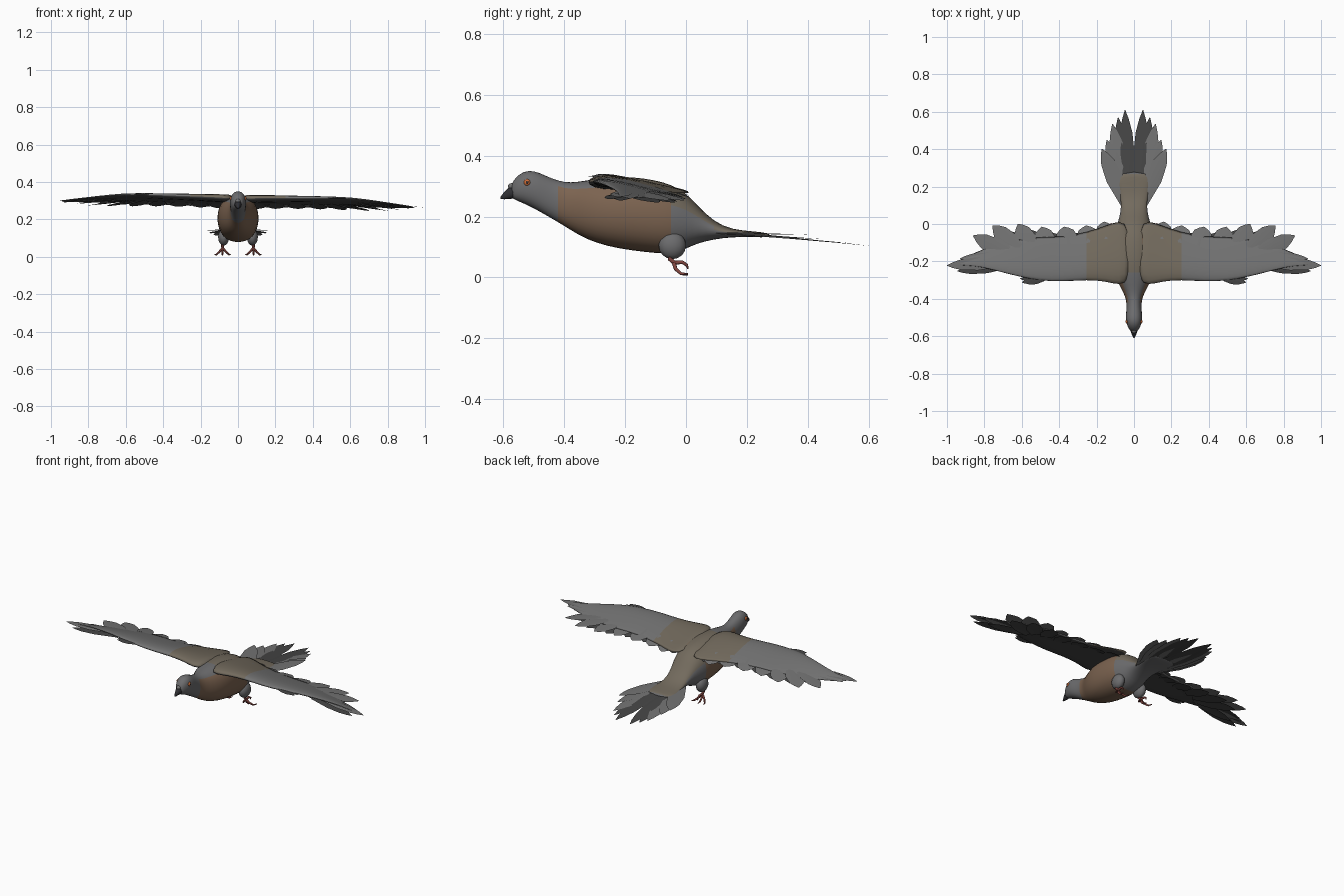
import bpy, bmesh, math
from mathutils import Vector


def mat(name, r, g, b):
    m = bpy.data.materials.new(name)
    m.diffuse_color = (r, g, b, 1)
    return m


GREY = mat("slate_grey", 0.15, 0.15, 0.155)
BROWN = mat("breast_brown", 0.20, 0.125, 0.08)
OLIVE = mat("back_olive", 0.17, 0.145, 0.11)
DARK = mat("dark_feather", 0.06, 0.06, 0.06)
PALE = mat("pale_feather", 0.17, 0.17, 0.17)
BLACK = mat("beak_black", 0.03, 0.03, 0.035)
RED = mat("leg_red", 0.22, 0.06, 0.05)
ORANGE = mat("eye_orange", 0.6, 0.15, 0.04)


def finish(bm, name, mats, subsurf=0):
    bmesh.ops.recalc_face_normals(bm, faces=bm.faces)
    me = bpy.data.meshes.new(name)
    bm.to_mesh(me)
    bm.free()
    for m in mats:
        me.materials.append(m)
    for p in me.polygons:
        p.use_smooth = True
    ob = bpy.data.objects.new(name, me)
    bpy.context.collection.objects.link(ob)
    if subsurf:
        s = ob.modifiers.new("smooth", 'SUBSURF')
        s.levels = s.render_levels = subsurf
    return ob


def loft(bm, rings):
    rows = [[bm.verts.new(p) for p in r] for r in rings]
    n = len(rows[0])
    for a, b in zip(rows, rows[1:]):
        for i in range(n):
            bm.faces.new((a[i], a[(i + 1) % n], b[(i + 1) % n], b[i]))
    bm.faces.new(rows[0])
    bm.faces.new(rows[-1])


def body_ring(y, top, bot, w, n=16, e=0.9):
    zc, h = (top + bot) / 2, (top - bot) / 2
    pts = []
    for i in range(n):
        a = 2 * math.pi * i / n
        c, s = math.cos(a), math.sin(a)
        pts.append((w * math.copysign(abs(c) ** e, c), y, zc + h * math.copysign(abs(s) ** e, s)))
    return pts


# Body, neck, head and tail base: y, top, bottom, half width
bm = bmesh.new()
loft(bm, [body_ring(*r) for r in (
    (-0.575, 0.305, 0.263, 0.016), (-0.562, 0.327, 0.254, 0.028),
    (-0.535, 0.350, 0.243, 0.041), (-0.50, 0.353, 0.226, 0.045),
    (-0.465, 0.337, 0.206, 0.042), (-0.42, 0.318, 0.180, 0.040),
    (-0.38, 0.312, 0.155, 0.050), (-0.33, 0.320, 0.124, 0.080),
    (-0.26, 0.332, 0.100, 0.106), (-0.18, 0.334, 0.086, 0.113),
    (-0.10, 0.322, 0.077, 0.112), (-0.05, 0.308, 0.075, 0.106),
    (0.00, 0.280, 0.092, 0.092), (0.04, 0.235, 0.112, 0.078),
    (0.09, 0.185, 0.124, 0.070), (0.15, 0.157, 0.133, 0.074),
    (0.22, 0.152, 0.132, 0.086), (0.28, 0.145, 0.131, 0.08))])
bm.normal_update()
body = finish(bm, "body", (GREY, BROWN, OLIVE), 1)
for p in body.data.polygons:
    y, z = p.center.y, p.center.z
    if -0.42 < y < -0.06 and z < 0.30:
        p.material_index = 1
    elif -0.25 < y and p.normal.z > 0.4:
        p.material_index = 2

# Beak
bm = bmesh.new()
loft(bm, [body_ring(*r, n=10, e=1) for r in (
    (-0.56, 0.308, 0.258, 0.022), (-0.58, 0.298, 0.257, 0.016),
    (-0.597, 0.282, 0.256, 0.009), (-0.61, 0.264, 0.258, 0.002))])
finish(bm, "beak", (BLACK,))


def ellipsoid(name, loc, size, m):
    bm = bmesh.new()
    bmesh.ops.create_uvsphere(bm, u_segments=14, v_segments=8, radius=1)
    for v in bm.verts:
        v.co = Vector(a * b + c for a, b, c in zip(v.co, size, loc))
    finish(bm, name, (m,))


# Nostril bump, eyes with pupils, feathered thighs
ellipsoid("cere", (0, -0.572, 0.299), (0.013, 0.013, 0.011), PALE)
for s, side in ((-1, "left"), (1, "right")):
    ellipsoid("eye_" + side, (s * 0.038, -0.522, 0.312), (0.007, 0.011, 0.011), ORANGE)
    ellipsoid("pupil_" + side, (s * 0.0425, -0.522, 0.312), (0.004, 0.005, 0.005), BLACK)
    ellipsoid("thigh_" + side, (s * 0.077, -0.045, 0.105), (0.03, 0.045, 0.045), GREY)


def feather(bm, root, tip, width, mi=0):
    """Flat tapered blade with a slightly raised shaft."""
    root, tip = Vector(root), Vector(tip)
    d = tip - root
    side = Vector((-d.y, d.x, 0)).normalized() * width
    rows = []
    for t, w in ((0, 0.6), (0.45, 1.0), (0.75, 0.8), (0.9, 0.42), (1, 0.03)):
        c = root + d * t
        rows.append([bm.verts.new(c + side * (k * w) + Vector((0, 0, 0.006 * (1 - abs(k)) * (1 - t))))
                     for k in (-1, 0, 1)])
    for a, b in zip(rows, rows[1:]):
        for i in (0, 1):
            bm.faces.new((a[i], a[i + 1], b[i + 1], b[i])).material_index = mi


# Wings: x, leading y, trailing y, leading z, trailing z, thickness
SECTIONS = ((0.02, -0.31, 0.00, 0.312, 0.285, 0.05), (0.08, -0.335, 0.025, 0.315, 0.278, 0.05),
            (0.14, -0.314, 0.000, 0.318, 0.278, 0.045), (0.25, -0.302, -0.04, 0.320, 0.28, 0.04),
            (0.38, -0.314, -0.065, 0.322, 0.283, 0.034), (0.50, -0.308, -0.065, 0.325, 0.285, 0.028),
            (0.62, -0.285, -0.075, 0.325, 0.28, 0.022), (0.75, -0.248, -0.11, 0.310, 0.276, 0.014),
            (0.86, -0.222, -0.155, 0.296, 0.276, 0.009), (0.95, -0.222, -0.20, 0.284, 0.276, 0.005))
# chord fraction, height in thicknesses
FOIL = ((0, 0), (0.06, 0.35), (0.25, 0.62), (0.55, 0.5), (1, 0.06),
        (1, -0.06), (0.55, -0.1), (0.25, -0.35), (0.06, -0.35))
# root x, y, tip x, y, tip z, half width
FLIGHT = ((0.70, -0.205, 1.00, -0.222, 0.282, 0.035), (0.66, -0.19, 0.93, -0.185, 0.276, 0.035),
          (0.63, -0.18, 0.86, -0.062, 0.268, 0.048), (0.60, -0.16, 0.755, -0.008, 0.266, 0.052),
          (0.54, -0.15, 0.62, 0.00, 0.268, 0.055), (0.46, -0.14, 0.495, -0.015, 0.27, 0.056),
          (0.35, -0.12, 0.375, -0.015, 0.27, 0.058), (0.245, -0.10, 0.255, -0.008, 0.268, 0.056),
          (0.15, -0.08, 0.16, 0.012, 0.266, 0.05))


def bank(bm, s):
    """Mirror to one side and roll the wings slightly to the right."""
    for v in bm.verts:
        v.co.x *= s
        v.co.z -= 0.018 * v.co.x


for s, side in ((-1, "left"), (1, "right")):
    bm = bmesh.new()
    loft(bm, [[(x, yl + (yt - yl) * f, zl + (zt - zl) * f + h * th) for f, h in FOIL]
              for x, yl, yt, zl, zt, th in SECTIONS])
    bank(bm, s)
    wing = finish(bm, "wing_" + side, (PALE, DARK, OLIVE), 1)
    for p in wing.data.polygons:
        p.material_index = 1 if p.normal.z < 0 else (2 if abs(p.center.x) < 0.25 else 0)

    # Flight feathers along the trailing edge, with a lower covert row
    bm = bmesh.new()
    for rx, ry, tx, ty, tz, w in FLIGHT:
        feather(bm, (rx, ry, 0.297), (tx, ty, tz), w)
        feather(bm, (rx - 0.04, ry - 0.01, 0.288), (tx - 0.055, ty - 0.03, tz - 0.008), w * 0.9, 1)
    # Small tuft on the leading edge at the wrist
    for tx, ty in ((0.60, -0.312), (0.575, -0.318), (0.61, -0.292)):
        feather(bm, (0.48, -0.295, 0.322), (tx, ty, 0.322), 0.016, 1)
    bank(bm, s)
    finish(bm, "flight_feathers_" + side, (PALE, DARK))

# Tail fan
bm = bmesh.new()
for s in (-1, 1):
    feather(bm, (s * 0.025, 0.12, 0.150), (s * 0.048, 0.61, 0.103), 0.042, 1)
    feather(bm, (s * 0.03, 0.12, 0.146), (s * 0.085, 0.57, 0.108), 0.042, 1)
    feather(bm, (s * 0.04, 0.12, 0.144), (s * 0.115, 0.535, 0.113), 0.045)
    feather(bm, (s * 0.045, 0.12, 0.143), (s * 0.145, 0.45, 0.126), 0.045)
    feather(bm, (s * 0.045, 0.11, 0.145), (s * 0.172, 0.402, 0.14), 0.047)
finish(bm, "tail_feathers", (PALE, DARK))


# Legs and curled toes
def tube(name, pts, radii):
    cu = bpy.data.curves.new(name, 'CURVE')
    cu.dimensions = '3D'
    cu.bevel_depth = 1
    cu.bevel_resolution = 2
    cu.use_fill_caps = True
    sp = cu.splines.new('POLY')
    sp.points.add(len(pts) - 1)
    for q, p, r in zip(sp.points, pts, radii):
        q.co = (*p, 1)
        q.radius = r
    cu.materials.append(RED)
    ob = bpy.data.objects.new(name, cu)
    bpy.context.collection.objects.link(ob)


for s, side in ((-1, "left"), (1, "right")):
    X = 0.082
    tube("leg_" + side, [(s * X, -0.05, 0.085), (s * X, -0.052, 0.06), (s * X, -0.035, 0.045)],
         (0.011, 0.008, 0.007))
    for i, dx in enumerate((-0.042, 0.002, 0.042)):
        tube(f"front_toe_{side}_{i}",
             [(s * X, -0.04, 0.048), (s * (X + dx * 0.4), -0.034, 0.028),
              (s * (X + dx * 0.8), -0.016, 0.012), (s * (X + dx), 0.006, 0.008 + abs(dx) * 0.1)],
             (0.007, 0.006, 0.005, 0.002))
    tube("hind_toe_" + side, [(s * X, -0.038, 0.048), (s * X, -0.012, 0.05),
                              (s * X, 0.003, 0.04), (s * X, 0.006, 0.028)],
         (0.007, 0.006, 0.005, 0.002))
